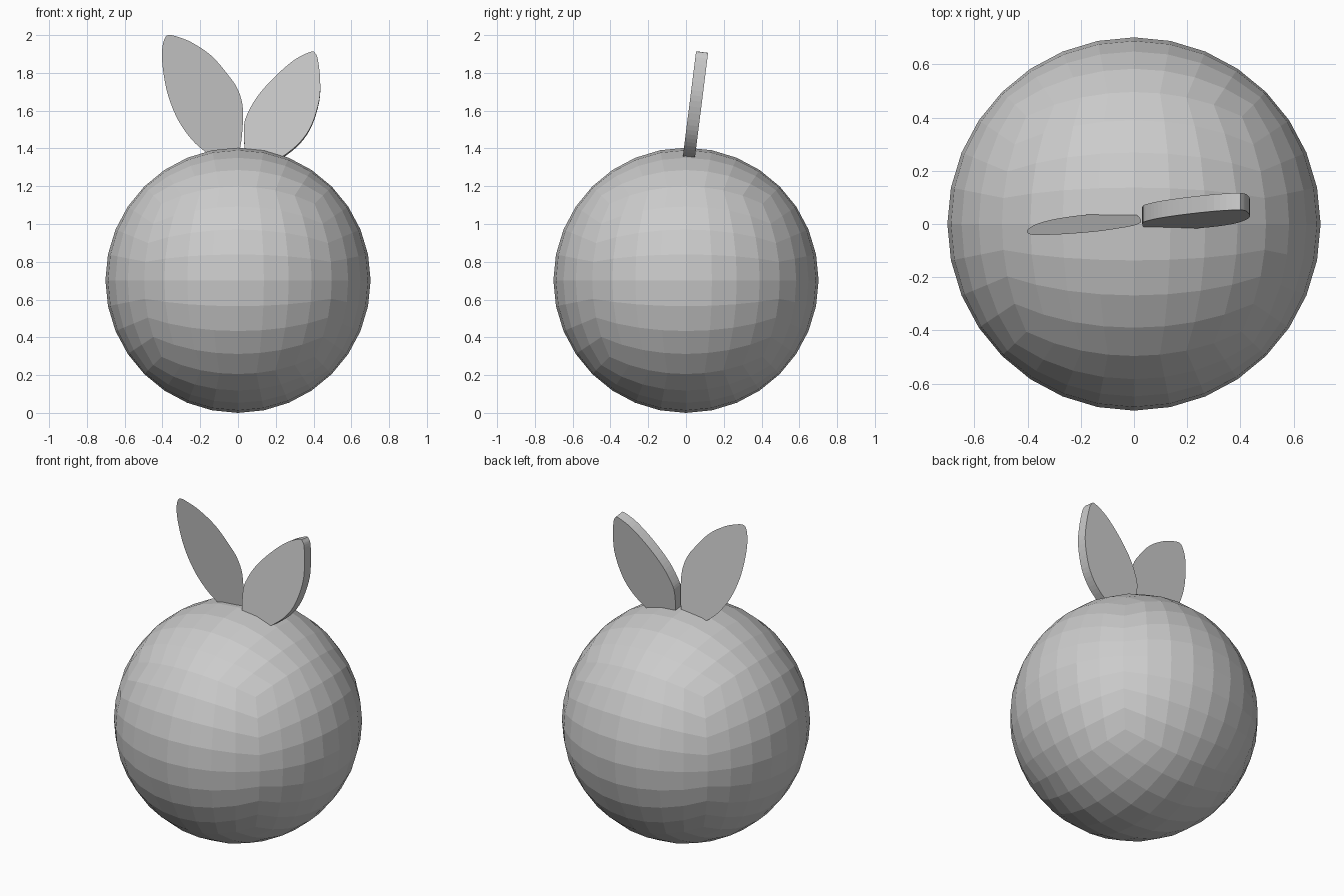
import bpy, bmesh, math
from mathutils import Vector

if "Cube" in bpy.data.objects:
    bpy.data.objects.remove(bpy.data.objects["Cube"])

R = 0.702


def new_object(name, bm):
    mesh = bpy.data.meshes.new(name)
    bm.to_mesh(mesh)
    bm.free()
    obj = bpy.data.objects.new(name, mesh)
    bpy.context.collection.objects.link(obj)
    return obj


def smooth_loop(points, steps=4):
    """Closed Catmull-Rom curve through the outline points."""
    pts = [Vector(p) for p in points]
    n, out = len(pts), []
    for i in range(n):
        a, b, c, d = (pts[(i + k) % n] for k in (-1, 0, 1, 2))
        for s in range(steps):
            t = s / steps
            out.append(0.5 * (2 * b + (c - a) * t + (2 * a - 5 * b + 4 * c - d) * t**2
                              + (3 * b - a - 3 * c + d) * t**3))
    return out


def leaf(name, outline, y0, slope, thickness=0.0):
    """Flat leaf drawn in x/z, leaning in y with height."""
    bm = bmesh.new()
    verts = [bm.verts.new((p.x, y0 + slope * (p.y - 1.37), p.y)) for p in smooth_loop(outline)]
    face = bm.faces.new(verts)
    if thickness:
        back = Vector((0, 1, -slope)).normalized() * thickness
        ext = bmesh.ops.extrude_face_region(bm, geom=[face], use_keep_orig=True)
        moved = [g for g in ext["geom"] if isinstance(g, bmesh.types.BMVert)]
        bmesh.ops.translate(bm, verts=moved, vec=back)
        bmesh.ops.recalc_face_normals(bm, faces=bm.faces)
    return new_object(name, bm)


# Round fruit: cube with 8 x 8 faces per side, spread evenly onto a sphere
bm = bmesh.new()
bmesh.ops.create_cube(bm, size=2)
bmesh.ops.subdivide_edges(bm, edges=bm.edges[:], cuts=7, use_grid_fill=True)
for v in bm.verts:
    v.co = Vector([math.tan(c * math.pi / 4) for c in v.co]).normalized() * R
    v.co.z += R
new_object("fruit_body", bm)

# Thin left leaf, leaning forward
leaf("left_leaf", [
    (-0.36, 2.0), (-0.386, 1.987), (-0.402, 1.92), (-0.397, 1.815), (-0.37, 1.68),
    (-0.317, 1.55), (-0.243, 1.445), (-0.17, 1.38), (-0.09, 1.325), (-0.03, 1.31),
    (0.0, 1.36), (0.02, 1.46), (0.026, 1.61), (0.0, 1.71), (-0.053, 1.79),
    (-0.14, 1.89), (-0.243, 1.96), (-0.317, 1.99)], 0.037, -0.125)

# Thick right leaf, leaning back
leaf("right_leaf", [
    (0.386, 1.912), (0.30, 1.87), (0.195, 1.78), (0.106, 1.68), (0.053, 1.59),
    (0.032, 1.52), (0.036, 1.40), (0.055, 1.33), (0.10, 1.30), (0.17, 1.32),
    (0.25, 1.367), (0.33, 1.435), (0.39, 1.525), (0.43, 1.655), (0.435, 1.76),
    (0.423, 1.87), (0.408, 1.905)], -0.015, 0.126, 0.064)
